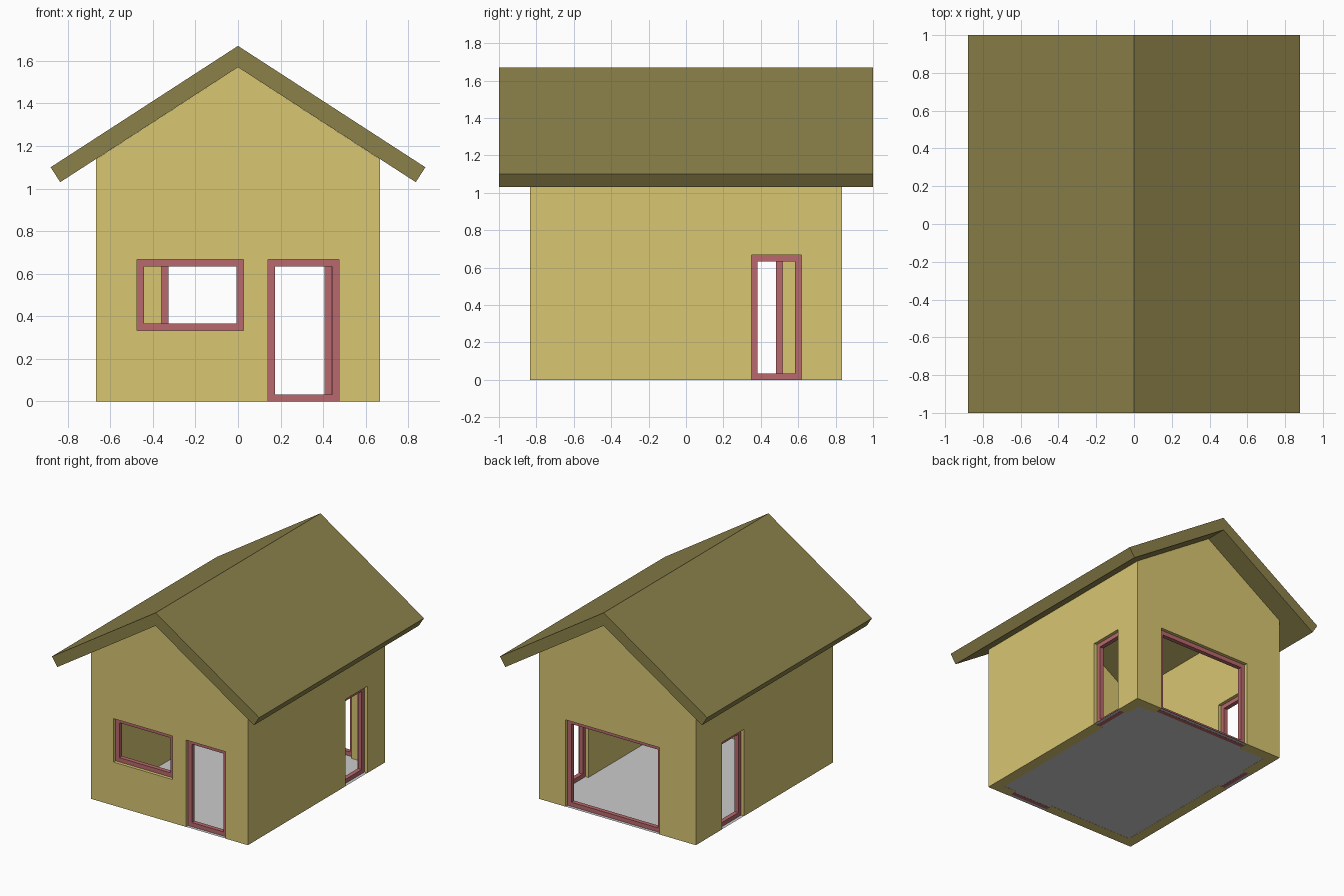
import bpy, bmesh
from mathutils import Vector

if "Cube" in bpy.data.objects:
    bpy.data.objects.remove(bpy.data.objects["Cube"])

W, L, T = 0.667, 0.833, 0.083      # half width, half length, wall thickness
FW, FD = 0.033, 0.033              # frame bar width and depth
EAVE, PEAK = 1.138, 1.57


def mat(name, rgb):
    m = bpy.data.materials.new(name)
    m.diffuse_color = (*rgb, 1)
    m.use_nodes = True
    m.node_tree.nodes["Principled BSDF"].inputs["Base Color"].default_value = m.diffuse_color
    return m


WALL = mat("wall_yellow", (0.69, 0.57, 0.17))
ROOF = mat("roof_olive", (0.26, 0.22, 0.067))
FRAME = mat("frame_red", (0.48, 0.14, 0.15))


def finish(name, bm, material=None):
    bmesh.ops.recalc_face_normals(bm, faces=bm.faces)
    me = bpy.data.meshes.new(name)
    bm.to_mesh(me)
    bm.free()
    ob = bpy.data.objects.new(name, me)
    bpy.context.collection.objects.link(ob)
    if material:
        me.materials.append(material)
    return ob


def extrude(bm, faces, vec):
    r = bmesh.ops.extrude_face_region(bm, geom=faces)
    verts = [v for v in r["geom"] if isinstance(v, bmesh.types.BMVert)]
    bmesh.ops.translate(bm, verts=verts, vec=vec)


def gable_prism(name, profile, half, material):
    bm = bmesh.new()
    f = bm.faces.new([bm.verts.new((x, -half, z)) for x, z in profile])
    extrude(bm, [f], Vector((0, 2 * half, 0)))
    return finish(name, bm, material)


def cut(target, lo, hi):
    bm = bmesh.new()
    bmesh.ops.create_cube(bm, size=1)
    lo, hi = Vector(lo), Vector(hi)
    for v in bm.verts:
        v.co = [(lo[i] + hi[i]) / 2 + v.co[i] * (hi[i] - lo[i]) for i in range(3)]
    cutter = finish("cutter", bm)
    cutter.hide_render = True
    mod = target.modifiers.new("cut", 'BOOLEAN')
    mod.operation, mod.solver, mod.object = 'DIFFERENCE', 'EXACT', cutter
    bpy.context.view_layer.objects.active = target
    bpy.ops.object.modifier_apply(modifier=mod.name)
    bpy.data.objects.remove(cutter)


# Openings: name, wall axis, side, start, end, bottom, top
OPENINGS = [
    ("front_window", 1, -1, -0.475, 0.025, 0.333, 0.667),
    ("front_door", 1, -1, 0.14, 0.475, 0, 0.667),
    ("back_opening", 1, 1, -0.36, 0.44, 0, 0.667),
    ("right_door", 0, 1, 0.35, 0.617, 0, 0.667),
    ("left_door", 0, -1, 0.248, 0.515, 0, 0.667),
]


def place(axis, n, u, z):
    return Vector((n, u, z)) if axis == 0 else Vector((u, n, z))


# Walls: gabled block, hollowed out, with openings
walls = gable_prism("walls", [(-W, 0), (W, 0), (W, EAVE), (0, PEAK), (-W, EAVE)], L, WALL)
cut(walls, (T - W, T - L, -1), (W - T, L - T, 3))

floor = bmesh.new()


def floor_quad(x0, x1, y0, y1):
    floor.faces.new([floor.verts.new((x, y, 0.001))
                     for x, y in ((x0, y0), (x1, y0), (x1, y1), (x0, y1))])


floor_quad(T - W, W - T, T - L, L - T)

for name, axis, side, u0, u1, z0, z1 in OPENINGS:
    outer = (W, L)[axis]
    mid = side * (outer - T / 2)
    cut(walls, place(axis, mid - 0.1, u0, z0 if z0 else -0.1), place(axis, mid + 0.1, u1, z1))

    # Frame: rectangular ring in the middle of the wall
    bm = bmesh.new()
    rings = []
    for d in (0, FW):
        corners = ((u0 + d, z0 + d), (u1 - d, z0 + d), (u1 - d, z1 - d), (u0 + d, z1 - d))
        rings.append([bm.verts.new(place(axis, mid - FD / 2, u, z)) for u, z in corners])
    a, b = rings
    faces = [bm.faces.new((a[i], a[(i + 1) % 4], b[(i + 1) % 4], b[i])) for i in range(4)]
    extrude(bm, faces, place(axis, FD, 0, 0))
    finish(name + "_frame", bm, FRAME)

    # Threshold under each door
    if z0 == 0:
        n0, n1 = sorted((side * outer, side * (outer - T)))
        if axis == 0:
            floor_quad(n0, n1, u0, u1)
        else:
            floor_quad(u0, u1, n0, n1)

finish("floor", floor)

# Roof: two sloped slabs as one chevron profile
gable_prism("roof", [(0, 1.67), (-0.88, 1.10), (-0.835, 1.03), (0, PEAK),
                     (0.835, 1.03), (0.88, 1.10)], 1.0, ROOF)
